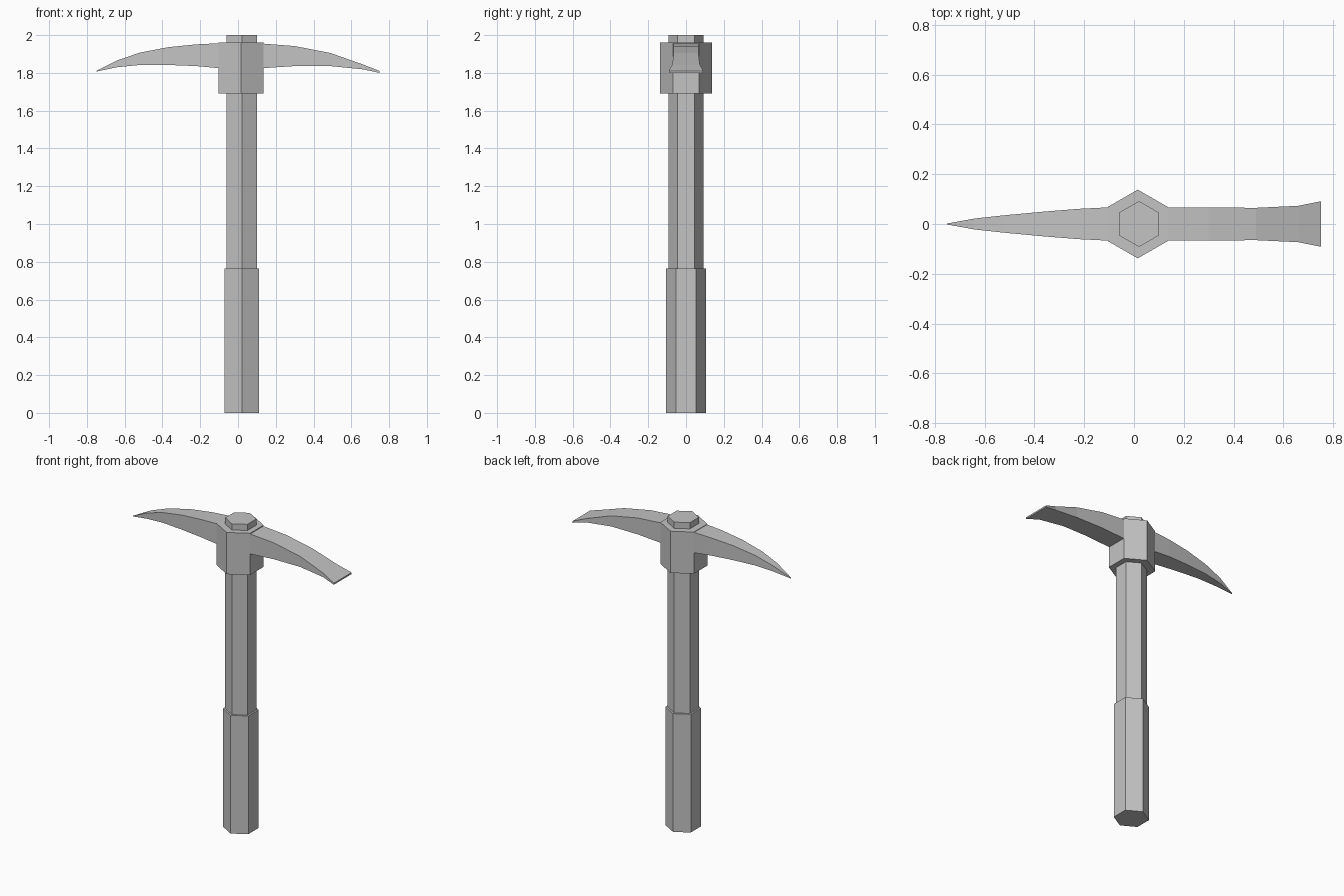
import bpy, bmesh, math

cube = bpy.data.objects.get("Cube")
if cube:
    bpy.data.objects.remove(cube, do_unlink=True)

grey = bpy.data.materials.new("plain_grey")
grey.use_nodes = True
colour = (0.55, 0.55, 0.55, 1)
grey.diffuse_color = colour
grey.node_tree.nodes["Principled BSDF"].inputs["Base Color"].default_value = colour


def loft(name, rings):
    """Flat-faced solid joining rings of equal point count."""
    bm = bmesh.new()
    loops = [[bm.verts.new(p) for p in ring] for ring in rings]
    for a, b in zip(loops, loops[1:]):
        for i in range(len(a)):
            j = (i + 1) % len(a)
            bm.faces.new((a[i], a[j], b[j], b[i]))
    bm.faces.new(loops[0])
    bm.faces.new(loops[-1])
    bmesh.ops.recalc_face_normals(bm, faces=bm.faces)
    mesh = bpy.data.meshes.new(name)
    bm.to_mesh(mesh)
    bm.free()
    mesh.materials.append(grey)
    obj = bpy.data.objects.new(name, mesh)
    bpy.context.collection.objects.link(obj)
    return obj


def hex_prism(name, cx, radius, bottom, top):
    angles = [math.radians(30 + 60 * k) for k in range(6)]
    loft(name, [[(cx + radius * math.cos(a), radius * math.sin(a), z)
                 for a in angles] for z in (bottom, top)])


def arm(name, stations):
    """Rectangular sections given as x, half width, underside, top."""
    loft(name, [[(x, -w, lo), (x, w, lo), (x, w, hi), (x, -w, hi)]
                for x, w, lo, hi in stations])


# Handle and head socket
hex_prism("grip", 0.02, 0.105, 0, 0.765)
hex_prism("shaft", 0.02, 0.092, 0.765, 2)
hex_prism("head_socket", 0.015, 0.138, 1.69, 1.96)

# Pointed pick arm
arm("pick_arm", [
    (-0.10, 0.067, 1.825, 1.957),
    (-0.22, 0.061, 1.836, 1.951),
    (-0.37, 0.049, 1.842, 1.936),
    (-0.52, 0.035, 1.842, 1.907),
    (-0.64, 0.022, 1.830, 1.866),
    (-0.75, 0.002, 1.807, 1.811)])

# Flared chisel arm
arm("chisel_arm", [
    (0.13, 0.067, 1.825, 1.955),
    (0.30, 0.066, 1.836, 1.942),
    (0.49, 0.065, 1.836, 1.905),
    (0.66, 0.073, 1.819, 1.845),
    (0.75, 0.091, 1.800, 1.810)])
